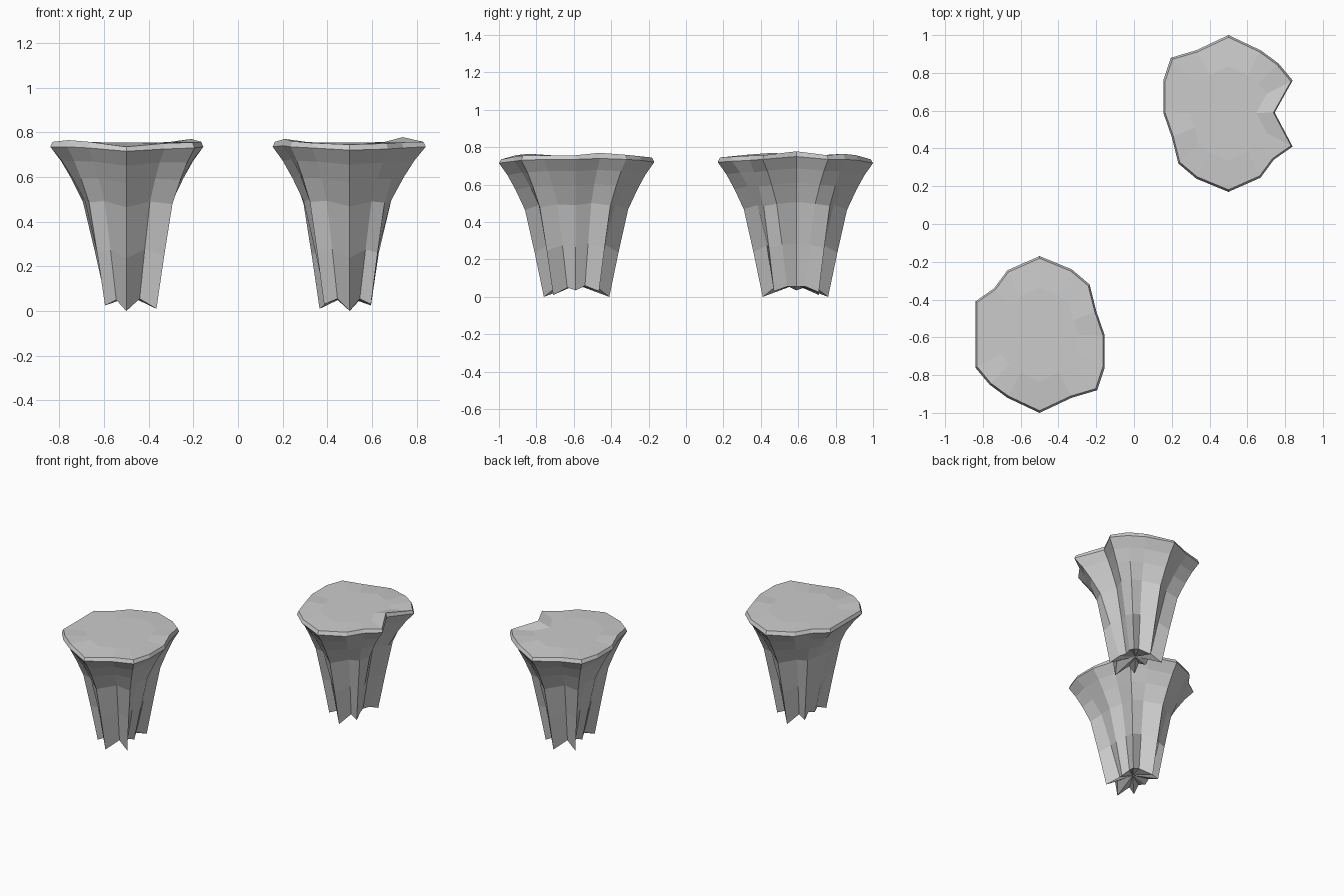
import bpy, bmesh
from mathutils import Vector

if "Cube" in bpy.data.objects:
    bpy.data.objects.remove(bpy.data.objects["Cube"])

# Rim outline (counted clockwise from the back), lower rim height, upper rim height
RIM = [(-.50, -.17, .72, .745), (-.33, -.24, .73, .752), (-.235, -.32, .735, .76), (-.20, -.46, .74, .77),
       (-.155, -.59, .735, .757), (-.155, -.76, .735, .757), (-.195, -.88, .73, .755), (-.33, -.92, .725, .75),
       (-.50, -1.0, .715, .735), (-.67, -.92, .73, .757), (-.765, -.85, .735, .765), (-.84, -.76, .735, .757),
       (-.84, -.59, .735, .757), (-.84, -.41, .735, .757), (-.74, -.34, .73, .755), (-.67, -.245, .725, .75)]
# Jagged foot: pointed ridges alternating with raised grooves
FOOT = [(-.50, -.41, 0), (-.445, -.48, .055), (-.385, -.465, .03), (-.415, -.54, .06),
        (-.395, -.59, .035), (-.415, -.635, .05), (-.365, -.71, .01), (-.44, -.69, .055),
        (-.50, -.76, 0), (-.545, -.695, .05), (-.595, -.71, .025), (-.575, -.64, .055),
        (-.59, -.59, .04), (-.575, -.54, .055), (-.595, -.47, .03), (-.545, -.48, .055)]
# Flare of the side: (height fraction, spread from foot to rim)
FLARE = [(0, 0), (.33, .205), (.65, .42), (.80, .63), (.91, .81), (1, 1)]
MID = Vector((-.5, -.585, 0))


def stump(name, turned, notch):
    bm = bmesh.new()
    n = len(RIM)
    rim = [list(r) for r in RIM]
    foot = [Vector(f) for f in FOOT]
    if notch:
        rim[12] = [-.745, -.59, .75, .778]
        foot[12] = Vector((-.56, -.59, .055))
    rings = []
    # flared, fluted side
    for h, t in FLARE:
        ring = []
        for f, r in zip(foot, rim):
            p = f.lerp(Vector((r[0], r[1], 0)), t)
            p.z = f.z + (r[2] - f.z) * h
            ring.append(p)
        rings.append(ring)
    # bevelled lip and nearly flat top
    for s, z in ((.972, None), (.6, .755)):
        rings.append([MID + (Vector((r[0], r[1], 0)) - MID) * s + Vector((0, 0, z or r[3])) for r in rim])
    sign = -1 if turned else 1
    verts = [[bm.verts.new((sign * p.x, sign * p.y, p.z)) for p in ring] for ring in rings]
    for a, b in zip(verts, verts[1:]):
        for i in range(n):
            j = (i + 1) % n
            bm.faces.new((a[i], b[i], b[j], a[j]))
    bm.faces.new(verts[-1])
    # hollowed underside
    c = bm.verts.new((sign * -.48, sign * -.585, .065))
    for i in range(n):
        bm.faces.new((c, verts[0][i], verts[0][(i + 1) % n]))
    bmesh.ops.recalc_face_normals(bm, faces=bm.faces)
    me = bpy.data.meshes.new(name)
    bm.to_mesh(me)
    bm.free()
    bpy.context.collection.objects.link(bpy.data.objects.new(name, me))


stump("front_stump", False, False)
stump("back_stump_notched", True, True)
